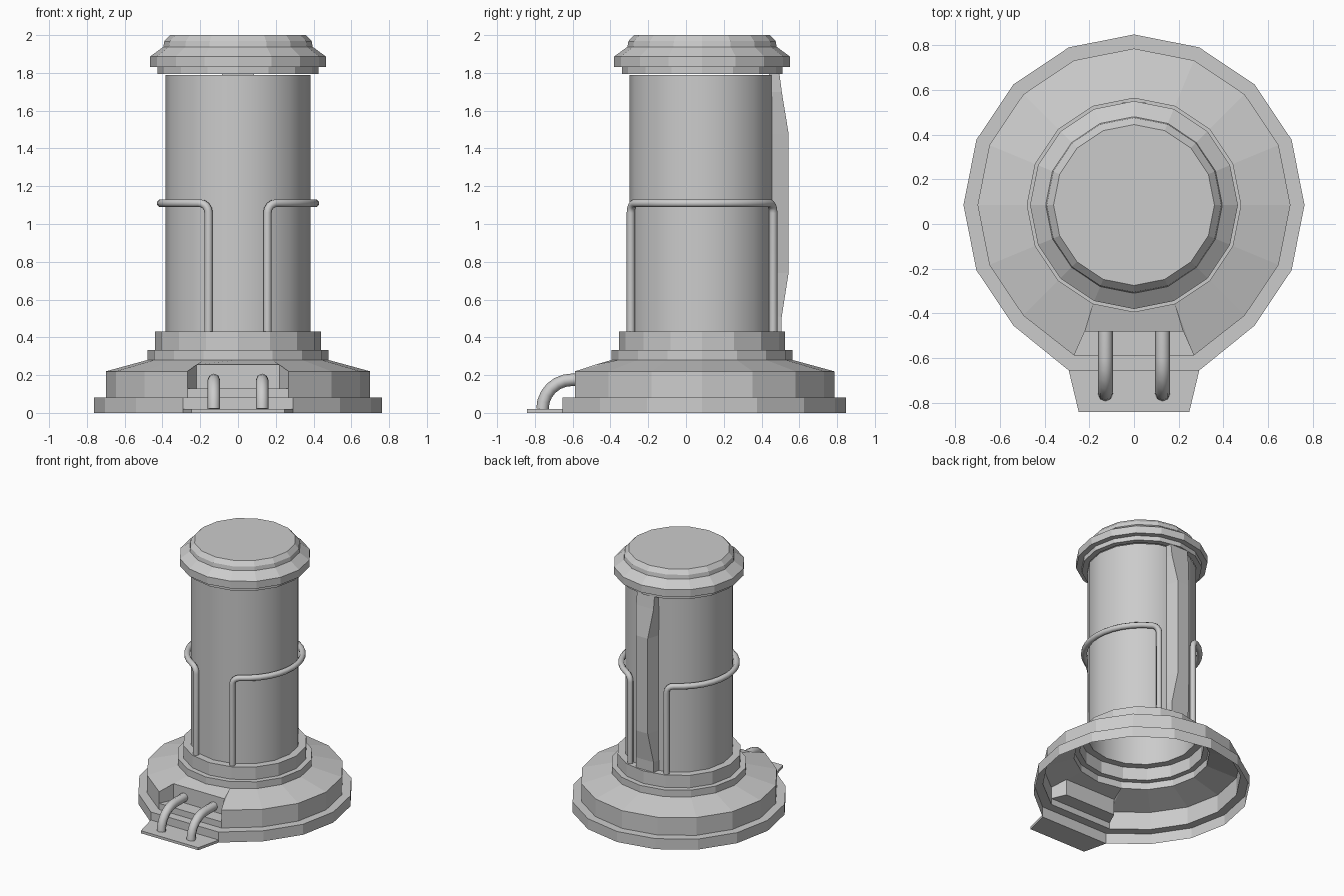
import bpy, bmesh
from math import sin, cos, pi, radians

if "Cube" in bpy.data.objects:
    bpy.data.objects.remove(bpy.data.objects["Cube"])

CY = 0.085   # axis of the column
N = 16


def finish(name, bm, smooth=False):
    bmesh.ops.recalc_face_normals(bm, faces=bm.faces)
    me = bpy.data.meshes.new(name)
    bm.to_mesh(me)
    bm.free()
    if smooth:
        for p in me.polygons:
            p.use_smooth = True
    ob = bpy.data.objects.new(name, me)
    bpy.context.collection.objects.link(ob)
    return ob


def lathe(profile, flat=None, skip=(), cap=False):
    """Revolve (r, z) points; ring vertex 0 faces front. flat: front y per profile index."""
    bm = bmesh.new()
    rings = []
    for k, (r, z) in enumerate(profile):
        ring = []
        for i in range(N):
            a = 2 * pi * i / N
            y = CY - r * cos(a)
            if flat and k in flat and i in (0, 1, N - 1):
                y = flat[k]
            ring.append(bm.verts.new((r * sin(a), y, z)))
        rings.append(ring)
    for k in range(len(rings) - 1):
        for i in range(N):
            if k in skip and i in (0, N - 1):
                continue
            j = (i + 1) % N
            bm.faces.new((rings[k][i], rings[k][j], rings[k + 1][j], rings[k + 1][i]))
    if cap:
        bm.faces.new(rings[-1])
    return bm, rings


def tube(name, pts, radius, res=2):
    cu = bpy.data.curves.new(name, 'CURVE')
    cu.dimensions = '3D'
    cu.bevel_depth = radius
    cu.bevel_resolution = res
    cu.use_fill_caps = True
    sp = cu.splines.new('POLY')
    sp.points.add(len(pts) - 1)
    for p, co in zip(sp.points, pts):
        p.co = (*co, 1)
    sp.use_smooth = True
    ob = bpy.data.objects.new(name, cu)
    bpy.context.collection.objects.link(ob)


# hollow stepped base, flattened at the front, with an open front recess
FY = -0.588
bm, R = lathe([(0.763, 0), (0.763, 0.082), (0.70, 0.082), (0.70, 0.22), (0.48, 0.28),
               (0.48, 0.333), (0.44, 0.333), (0.44, 0.43), (0.385, 0.43)],
              flat={0: -0.655, 1: -0.655, 2: FY, 3: FY}, skip=(2, 3))
bmesh.ops.delete(bm, geom=[R[3][0]], context='VERTS')
fx = R[2][1].co.x
side = {}
for s, i in ((1, 1), (-1, N - 1)):
    lip = bm.verts.new((s * fx, FY, 0.13))
    low = bm.verts.new((s * 0.22, -0.48, 0.13))
    top = bm.verts.new((s * 0.22, -0.48, 0.255))
    bm.faces.new((lip, low, top, R[3][i]))
    bm.faces.new((R[3][i], top, R[4][i]))
    side[s] = (lip, low, top)
(la, ba, ta), (lb, bb, tb) = side[1], side[-1]
bm.faces.new((R[2][N - 1], R[2][0], R[2][1], la, lb))
bm.faces.new((la, ba, bb, lb))
bm.faces.new((ba, ta, tb, bb))
bm.faces.new((ta, R[4][1], R[4][0], R[4][N - 1], tb))
finish("stepped_base", bm)

# smooth column body
bm, _ = lathe([(0.385, 0.43), (0.385, 1.79)])
finish("column_body", bm, smooth=True)

# cap with stepped rim
bm, _ = lathe([(0.385, 1.795), (0.425, 1.795), (0.425, 1.83), (0.465, 1.83), (0.465, 1.887),
               (0.395, 1.938), (0.39, 1.968), (0.36, 2.0)], cap=True)
finish("column_cap", bm)

# front foot plate
bm = bmesh.new()
face = bm.faces.new([bm.verts.new(c) for c in
                     ((-0.292, -0.655, 0), (-0.247, -0.842, 0), (0.247, -0.842, 0), (0.292, -0.655, 0))])
ext = bmesh.ops.extrude_face_region(bm, geom=[face])
for v in ext['geom']:
    if isinstance(v, bmesh.types.BMVert):
        v.co.z = 0.02
if not face.is_valid or len(bm.faces) < 6:
    bm.faces.new([v for v in bm.verts if v.co.z == 0])
finish("foot_plate", bm)

# bent pipes and wrap-around rails, one pair per side
for s, tag in ((-1, "left"), (1, "right")):
    pipe = [(s * 0.128, -0.48, 0.175)]
    for k in range(7):
        t = pi / 2 * k / 6
        pipe.append((s * 0.128, -0.605 - 0.155 * sin(t), 0.02 + 0.155 * cos(t)))
    tube("pipe_" + tag, pipe, 0.033)

    rr, b, zt = 0.408, 0.05, 1.11
    a0, da = radians(22.5), b / rr
    half = [(a0, 0.43)]
    for k in range(5):
        t = pi / 2 * k / 4
        half.append((a0 + da * (1 - cos(t)), zt - b + b * sin(t)))
    first, last = a0 + da, pi - a0 - da
    mid = [(first + (last - first) * k / 12, zt) for k in range(1, 12)]
    path = half + mid + [(pi - a, z) for a, z in reversed(half)]
    tube("rail_" + tag, [(s * rr * sin(a), CY - rr * cos(a), z) for a, z in path], 0.022)

# tapered spine on the back: (z, outer y, outer half width)
bm = bmesh.new()
rows = []
for z, y, w in ((0.43, 0.505, 0.075), (0.51, 0.507, 0.075), (0.74, 0.543, 0.05),
                (1.48, 0.543, 0.05), (1.70, 0.507, 0.075), (1.795, 0.495, 0.075)):
    rows.append([bm.verts.new(c) for c in
                 ((-0.085, 0.44, z), (-w, y, z), (w, y, z), (0.085, 0.44, z))])
for p, q in zip(rows, rows[1:]):
    for i in range(4):
        j = (i + 1) % 4
        bm.faces.new((p[i], p[j], q[j], q[i]))
bm.faces.new(rows[0])
bm.faces.new(rows[-1])
finish("back_spine", bm)
